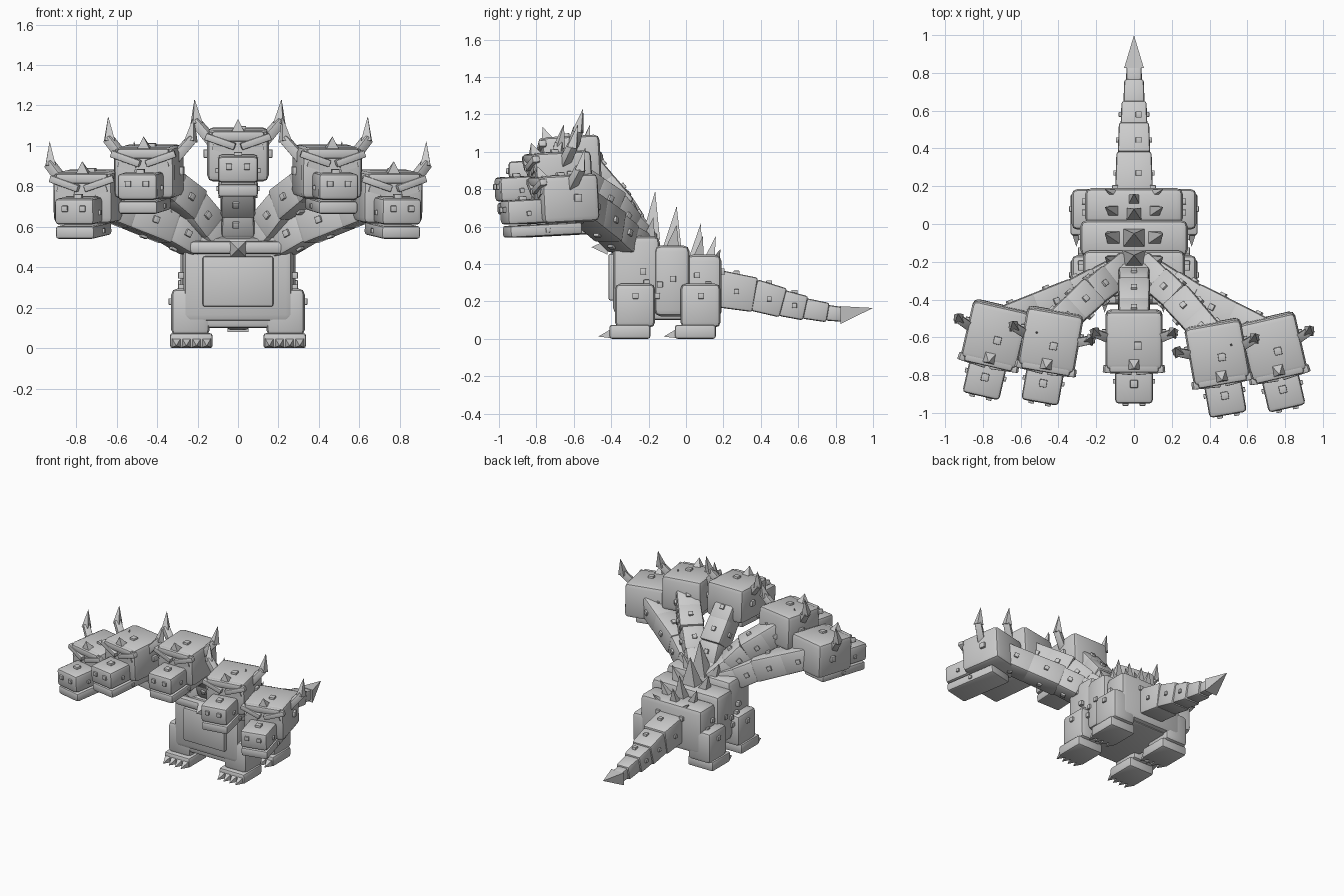
import bpy, bmesh, math
from mathutils import Matrix, Vector

if "Cube" in bpy.data.objects:
    bpy.data.objects.remove(bpy.data.objects["Cube"])

grey = bpy.data.materials.new("stone grey")
grey.diffuse_color = (0.6, 0.6, 0.6, 1)
grey.use_nodes = True
grey.node_tree.nodes["Principled BSDF"].inputs["Base Color"].default_value = grey.diffuse_color
I = Matrix.Identity(4)


def finish(name, bm, M):
    bmesh.ops.recalc_face_normals(bm, faces=bm.faces)
    me = bpy.data.meshes.new(name)
    bm.to_mesh(me)
    bm.free()
    me.transform(M)
    me.materials.append(grey)
    for p in me.polygons:
        p.use_smooth = True
    me.set_sharp_from_angle(angle=math.radians(35))
    ob = bpy.data.objects.new(name, me)
    bpy.context.collection.objects.link(ob)
    return ob


def box(name, lo, hi, bevel=0.02, M=I):
    """Rounded box between two corners."""
    lo, hi = Vector(lo), Vector(hi)
    bm = bmesh.new()
    bmesh.ops.create_cube(bm, size=1)
    for v in bm.verts:
        v.co = (lo + hi) / 2 + Vector(a * b for a, b in zip(v.co, hi - lo))
    if bevel:
        bmesh.ops.bevel(bm, geom=bm.edges[:], offset=bevel, segments=2,
                        profile=0.5, affect='EDGES')
    return finish(name, bm, M)


def aim(a, b):
    """Matrix at a, with local z pointing to b and local y kept upright."""
    d = (b - a).normalized()
    side = d.cross(Vector((0, 0, 1)))
    side = side.normalized() if side.length > 1e-4 else Vector((1, 0, 0))
    R = Matrix((side, d.cross(side), d)).transposed().to_4x4()
    return Matrix.Translation(a) @ R


def beam(name, a, b, w, h, taper=1.0, bevel=0.015, M=I):
    """Square-section bar from a to b."""
    a, b = Vector(a), Vector(b)
    L = (b - a).length
    bm = bmesh.new()
    bmesh.ops.create_cube(bm, size=1)
    for v in bm.verts:
        k = taper if v.co.z > 0 else 1
        v.co = (v.co.x * w * k, v.co.y * h * k, (v.co.z + 0.5) * L)
    if bevel:
        bmesh.ops.bevel(bm, geom=bm.edges[:], offset=bevel, segments=2,
                        profile=0.5, affect='EDGES')
    return finish(name, bm, M @ aim(a, b))


def spike(name, base, tip, w, d, M=I):
    """Four-sided spike with its square base centred on base."""
    x, y = Vector((w / 2, 0, 0)), Vector((0, d / 2, 0))
    base, tip = Vector(base), Vector(tip)
    if abs((tip - base).normalized().y) > 0.8:
        y = Vector((0, 0, d / 2))
    bm = bmesh.new()
    vs = [bm.verts.new(base + p) for p in (-x - y, x - y, x + y, y - x)]
    t = bm.verts.new(tip)
    bm.faces.new(vs)
    for i in range(4):
        bm.faces.new((vs[i], vs[(i + 1) % 4], t))
    return finish(name, bm, M)


def stud(c, M=I, r=0.016):
    c = Vector(c)
    e = Vector((r, r, r))
    box("scale_stud", c - e, c + e, 0.003, M)


# Torso: three stepped blocks, chest plate and collar
box("front_torso", (-.27, -.39, .13), (.27, -.14, .55), .035)
box("middle_torso", (-.285, -.17, .12), (.285, .02, .50), .035)
box("rear_torso", (-.26, 0, .11), (.26, .19, .45), .035)
box("belly", (-.2, -.37, .1), (.2, .16, .2), .02)
box("chest_plate", (-.175, -.415, .205), (.175, -.36, .455), .012)
box("collar", (-.24, -.425, .465), (.24, -.34, .53), .02)
spike("collar_spike", (0, -.42, .49), (0, -.505, .49), .08, .08)

# Legs, feet and claws
for s in (-1, 1):
    for y, tag in ((-.38, "front"), (-.03, "rear")):
        xs = sorted((s * .14, s * .33))
        box(tag + "_leg", (xs[0], y, .06), (xs[1], y + .215, .295), .03)
        xs = sorted((s * .125, s * .337))
        box(tag + "_foot", (xs[0], y - .03, 0), (xs[1], y + .19, .075), .015)
        for i in range(4):
            spike(tag + "_claw", (s * (.155 + .05 * i), y - .025, .027),
                  (s * (.155 + .05 * i), y - .09, .012), .044, .045)
        stud((s * .327, y + .11, .23))
    for y, z in ((-.23, .36), (-.14, .29), (-.155, .23), (-.07, .32), (-.21, .3)):
        stud((s * .28, y, z))
    for y, z in ((.06, .34), (.12, .29)):
        stud((s * .26, y, z))
    stud((s * .1, .19, .36))

# Back spikes: centre row, then two splayed side rows
for y, z, ty, tz, w in ((-.19, .53, -.165, .79, .12), (-.075, .48, -.05, .71, .12),
                        (.05, .43, .08, .62, .085), (.125, .43, .16, .55, .065)):
    spike("back_spike", (0, y, z), (0, ty, tz), w, w * .85)
for s in (-1, 1):
    for y, z, h, w in ((-.2, .53, .12, .07), (-.075, .48, .13, .075),
                       (.065, .43, .12, .06), (.16, .43, .05, .04)):
        spike("side_spike", (s * .1, y, z), (s * .155, y + .025, z + h), w, w)

# Tail
path = [(.17, .27), (.37, .235), (.52, .192), (.64, .163), (.76, .14), (.84, .13)]
for i, w in enumerate((.2, .172, .142, .112, .085)):
    (y0, z0), (y1, z1) = path[i], path[i + 1]
    beam("tail_segment", (0, y0 - .01, z0), (0, y1, z1), w, w, .93, .014)
    ym, zm = (y0 + y1) / 2, (z0 + z1) / 2
    if i < 3:
        stud((.025, ym, zm + w * .48))
        for s in (-1, 1):
            stud((s * w * .48, ym, zm), r=.013)
spike("tail_tip", (0, .825, .127), (0, 1, .165), .105, .095)


# Head parts in local space: the snout faces -y, the skull stands on z = 0
def head(pos, yaw):
    M = (Matrix.Translation(pos) @ Matrix.Rotation(yaw, 4, 'Z')
         @ Matrix.Rotation(math.radians(3), 4, 'X'))
    box("skull", (-.152, -.15, 0), (.152, .16, .255), .03, M)
    box("snout", (-.1, -.335, .005), (.1, -.12, .135), .02, M)
    box("lower_jaw", (-.098, -.325, -.065), (.098, .07, -.002), .014, M)
    box("forehead", (-.13, -.165, .2), (.13, -.1, .25), .012, M)
    spike("forehead_spike", (0, -.115, .24), (0, -.14, .31), .07, .07, M)
    stud((.0, -.23, .132), M, .02)
    stud((.02, -.02, .25), M, .02)
    for s in (-1, 1):
        beam("brow", (s * .16, -.145, .225), (s * .015, -.16, .175), .04, .035, 1, .005, M)
        beam("eye", (s * .125, -.15, .175), (s * .04, -.15, .15), .012, .03, 1, 0, M)
        beam("horn", (s * .1, 0, .16), (s * .212, .05, .29), .05, .05, .9, .004, M)
        beam("horn_tip", (s * .205, .047, .275), (s * .215, .08, .395), .05, .05, .03, 0, M)
        stud((s * .045, -.333, .085), M, .015)
        stud((s * .15, .04, .13), M, .02)
        stud((s * .1, -.22, .06), M, .012)
        stud((s * .095, -.12, -.035), M, .012)
    return M


# Heads: position, yaw, neck root and neck bend
heads = [((0, -.61, .83), 0, (0, -.24, .47), (0, -.35, .70))]
for s, dy in ((-1, 0), (1, -.065)):
    heads.append(((s * .44, -.61 + dy, .745), s * math.radians(10),
                  (s * .06, -.24, .5), (s * .24, -.38 + dy * .4, .71)))
    heads.append(((s * .735, -.58 + dy, .622), s * math.radians(13),
                  (s * .08, -.25, .48), (s * .34, -.38 + dy * .4, .6)))

for pos, yaw, root, bend in heads:
    M = head(pos, yaw)
    root, bend = Vector(root), Vector(bend)
    end = M @ Vector((0, .06, .12))
    # Neck: four rounded blocks along a bent path
    pts = [root, root.lerp(bend, .55), bend, bend.lerp(end, .5), end]
    pts[1].z -= .01
    for i in range(4):
        a, b = pts[i], pts[i + 1]
        w = (.16, .165, .172, .165)[i]
        step = (b - a).normalized() * .012
        beam("neck_segment", a - step, b + step, w, w, .95, .018)
        if i:
            N = aim(a, b)
            h = (b - a).length / 2
            for c in ((.01, w * .47, h), (0, -w * .47, h), (w * .47, 0, h), (-w * .47, 0, h)):
                stud(c, N, .016)
